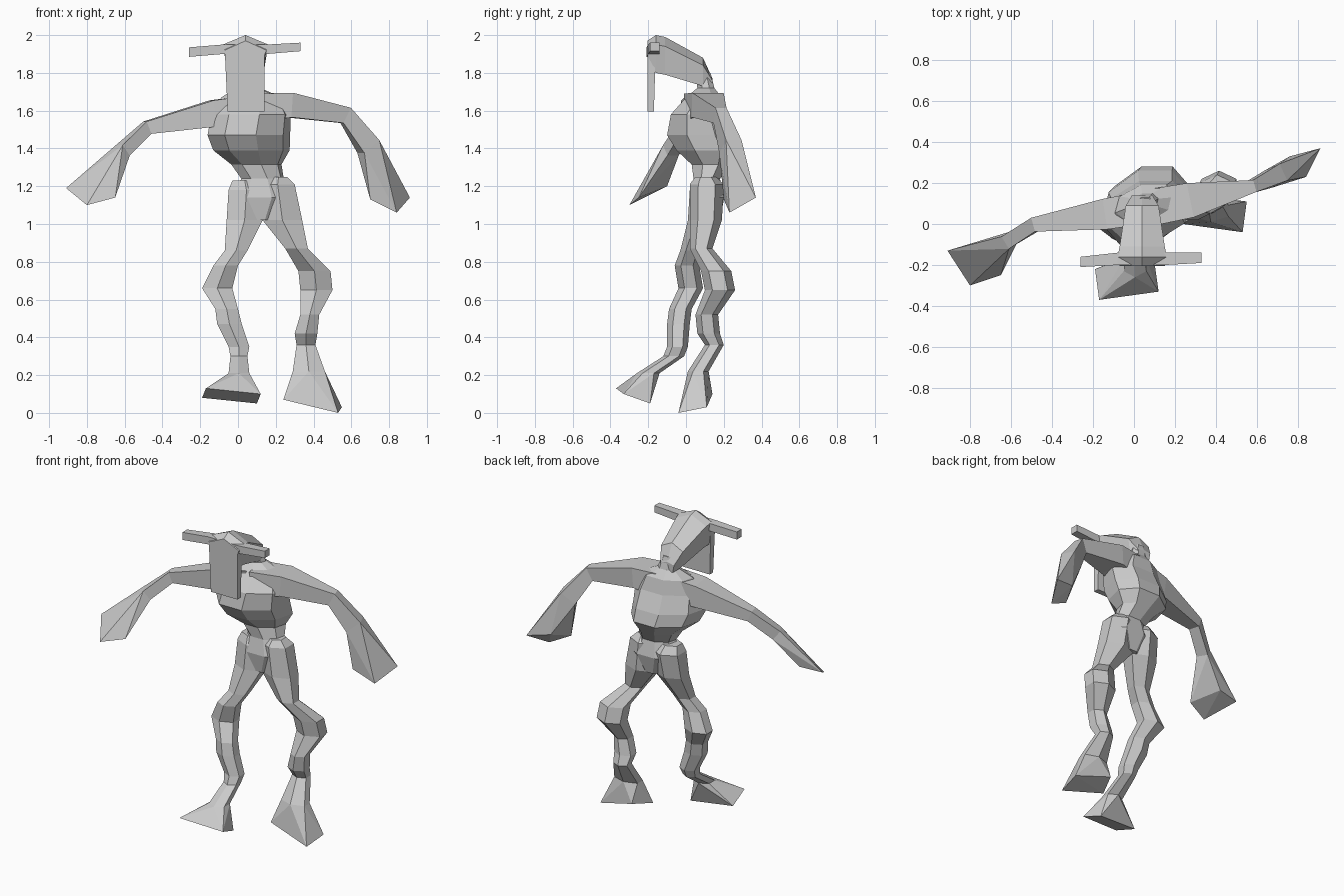
import bpy
import bmesh
from math import cos, sin, pi
from mathutils import Vector

default_cube = bpy.data.objects.get("Cube")
if default_cube:
    bpy.data.objects.remove(default_cube, do_unlink=True)

# One plain grey clay for the whole figure
grey = bpy.data.materials.new("plain_grey")
grey.use_nodes = True
grey_value = (.6, .6, .6, 1)
grey.diffuse_color = grey_value
grey.node_tree.nodes["Principled BSDF"].inputs["Base Color"].default_value = grey_value


def finish(name, bm):
    """Turn a bmesh into a flat-shaded object."""
    bmesh.ops.recalc_face_normals(bm, faces=bm.faces)
    mesh = bpy.data.meshes.new(name)
    bm.to_mesh(mesh)
    bm.free()
    mesh.materials.append(grey)
    part = bpy.data.objects.new(name, mesh)
    bpy.context.collection.objects.link(part)
    return part


def polygon(sides):
    """Regular polygon stretched to fill the square from -1 to 1."""
    points = [(cos((i + .5) * 2 * pi / sides), sin((i + .5) * 2 * pi / sides))
              for i in range(sides)]
    wide = max(p[0] for p in points)
    tall = max(p[1] for p in points)
    return [(a / wide, b / tall) for a, b in points]


def level_rings(rows, sides, axis="z"):
    """Rings from rows of position, low and high on each of the other two axes."""
    rings = []
    for position, a_low, a_high, b_low, b_high in rows:
        ring = []
        for a, b in polygon(sides):
            u = (a_low + a_high + a * (a_high - a_low)) / 2
            v = (b_low + b_high + b * (b_high - b_low)) / 2
            ring.append(Vector((u, v, position) if axis == "z" else (position, u, v)))
        rings.append(ring)
    return rings


def path_rings(stations, sides):
    """Rings square to a path; each station is a centre, a width and a height radius."""
    centres = [Vector(station[:3]) for station in stations]
    rings = []
    for i, (centre, station) in enumerate(zip(centres, stations)):
        ahead = centres[min(i + 1, len(centres) - 1)]
        behind = centres[max(i - 1, 0)]
        tangent = (ahead - behind).normalized()
        across = tangent.cross(Vector((0, 0, 1))).normalized()
        upward = across.cross(tangent)
        rings.append([centre + across * a * station[3] + upward * b * station[4]
                      for a, b in polygon(sides)])
    return rings


def loft(name, rings):
    """Skin a list of rings and cap both ends."""
    bm = bmesh.new()
    loops = [[bm.verts.new(point) for point in ring] for ring in rings]
    count = len(loops[0])
    for lower, upper in zip(loops, loops[1:]):
        for i in range(count):
            j = (i + 1) % count
            bm.faces.new((lower[i], lower[j], upper[j], upper[i]))
    bm.faces.new(loops[0])
    bm.faces.new(loops[-1])
    return finish(name, bm)


def flare(name, ring, end):
    """Wedge that spreads from a wrist or ankle ring to four end corners."""
    bm = bmesh.new()
    for point in list(ring) + [Vector(corner) for corner in end]:
        bm.verts.new(point)
    bmesh.ops.convex_hull(bm, input=bm.verts)
    bmesh.ops.dissolve_limit(bm, angle_limit=.03, verts=bm.verts, edges=bm.edges)
    return finish(name, bm)


# Torso, from the neck down to the crotch, with the back swung to the left
torso_rows = [
    (1.8, 0, .09, .05, .13), (1.72, -.01, .11, .06, .15),
    (1.67, -.08, .22, 0, .19), (1.58, -.12, .27, -.08, .21),
    (1.47, -.14, .26, -.1, .26), (1.39, -.12, .25, -.05, .28),
    (1.315, -.035, .21, .03, .23), (1.24, .02, .23, .04, .18),
    (1.14, -.03, .29, .02, .2), (1.02, .07, .19, .04, .17),
]
torso_rings = level_rings(torso_rows, 8)
for ring in torso_rings:
    for point in ring:
        point.x += .25 * (point.y - .09)
loft("torso", torso_rings)

# Legs, from hip to ankle, each with a spreading foot
legs = {
    "right": [
        (1.23, -.03, .1, .05, .17), (1.18, -.05, .14, .02, .21),
        (1.02, -.06, .13, .01, .18), (.86, -.07, .05, -.03, .09),
        (.78, -.13, 0, -.06, .07), (.66, -.19, -.03, -.04, .09),
        (.55, -.12, 0, -.09, .03), (.47, -.11, .02, -.1, .02),
        (.35, -.05, .06, -.1, .01), (.3, -.04, .05, -.12, -.01),
        (.21, -.05, .06, -.26, -.14),
    ],
    "left": [
        (1.25, .17, .26, .05, .16), (1.21, .12, .3, .02, .2),
        (1.02, .13, .34, .02, .19), (.87, .25, .37, .02, .14),
        (.75, .32, .49, .08, .24), (.65, .33, .5, .1, .26),
        (.52, .33, .43, .05, .17), (.42, .3, .42, .06, .18),
        (.36, .31, .41, .1, .2), (.22, .29, .46, .01, .12),
    ],
}
soles = {
    "right": [(-.17, -.37, .13), (.12, -.33, .1), (.1, -.19, .05), (-.19, -.22, .08)],
    "left": [(.24, 0, .07), (.53, -.04, 0), (.55, .11, .03), (.3, .14, .1)],
}
for side, rows in legs.items():
    rings = level_rings(rows, 6)
    loft(side + "_leg", rings)
    flare(side + "_foot", rings[-1], soles[side])

# Arms, from the chest to the wrist, each with a spreading hand
arms = {
    "right": [
        (.05, .08, 1.6, .08, .08), (-.13, .05, 1.585, .075, .07),
        (-.48, 0, 1.51, .035, .035), (-.61, -.08, 1.39, .035, .035),
    ],
    "left": [
        (.08, .08, 1.61, .09, .08), (.27, .115, 1.63, .085, .065),
        (.57, .18, 1.575, .03, .045), (.69, .235, 1.41, .045, .055),
    ],
}
fingertips = {
    "right": [(-.91, -.13, 1.19), (-.8, -.3, 1.1), (-.65, -.25, 1.14), (-.76, -.1, 1.2)],
    "left": [(.91, .37, 1.14), (.84, .23, 1.06), (.7, .2, 1.13), (.76, .33, 1.17)],
}
for side, stations in arms.items():
    rings = path_rings(stations, 4)
    loft(side + "_arm", rings)
    flare(side + "_hand", rings[-1], fingertips[side])

# Head: ridged wedge that narrows towards the neck
# Each row is y, half width, then the ridge, brow and jaw heights
head_rows = [
    (-.205, .11, 1.97, 1.92, 1.86), (-.16, .12, 2, 1.95, 1.8),
    (-.11, .11, 1.99, 1.94, 1.79), (.09, .08, 1.88, 1.84, 1.73),
    (.14, .05, 1.77, 1.76, 1.71),
]
middle = .04
head_rings = []
for y, half, ridge, brow, jaw in head_rows:
    outline = [(0, ridge), (half, brow), (half * .8, jaw), (-half * .8, jaw), (-half, brow)]
    head_rings.append([Vector((middle + x, y, z)) for x, z in outline])
loft("head", head_rings)

# Long flat face plate hanging from the brow
plate_rows = [(1.595, -.055, .14, -.205, -.17), (1.92, -.07, .14, -.205, -.16)]
loft("face_plate", level_rings(plate_rows, 4))

# Ears reaching out to both sides of the brow
ear_rows = [
    (-.26, -.21, -.16, 1.885, 1.935), (-.08, -.2, -.14, 1.9, 1.95),
    (.15, -.2, -.14, 1.9, 1.95), (.33, -.19, -.14, 1.915, 1.96),
]
loft("ears", level_rings(ear_rows, 4, axis="x"))
